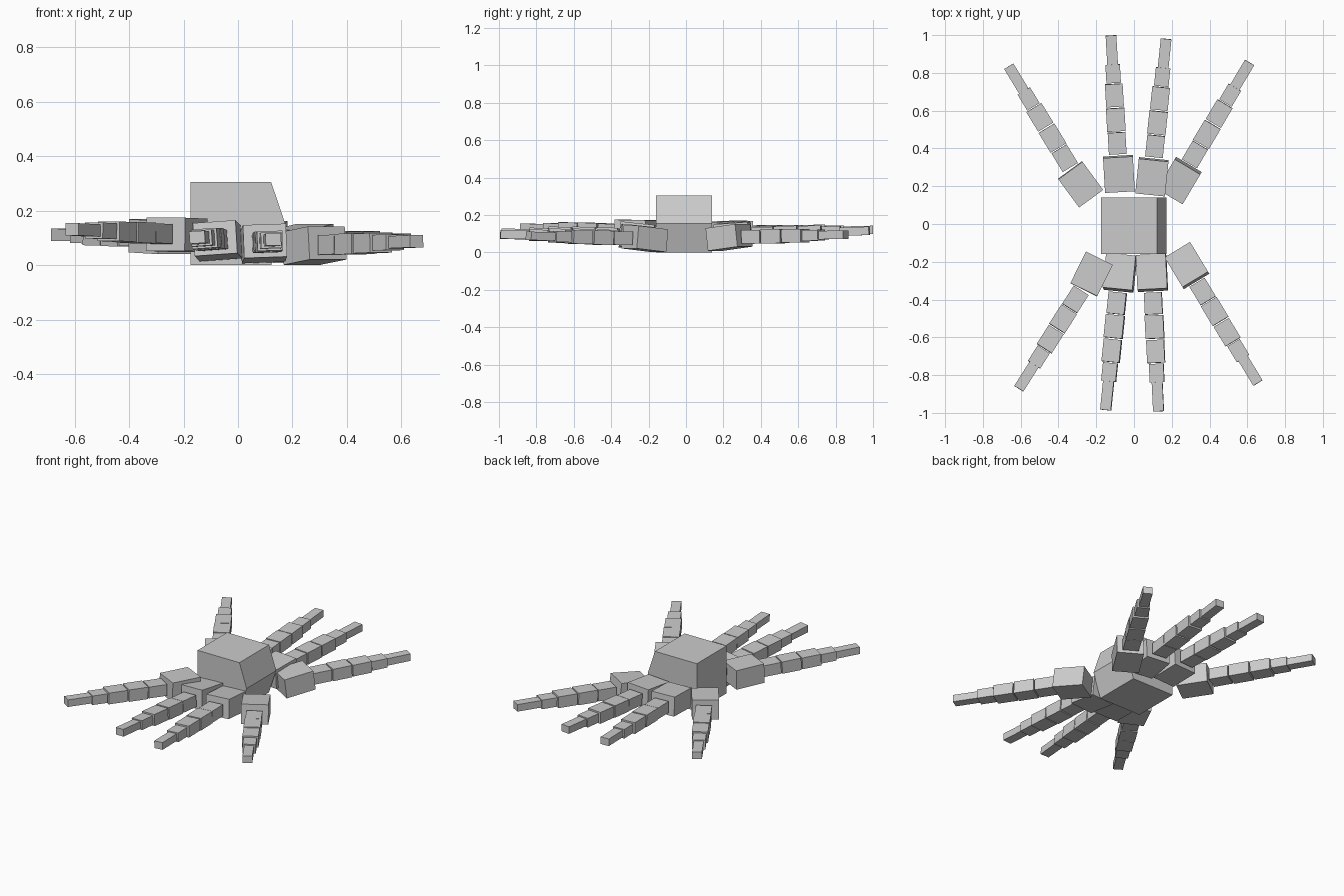
import bpy, bmesh, math
from mathutils import Vector, Matrix

if "Cube" in bpy.data.objects:
    bpy.data.objects.remove(bpy.data.objects["Cube"])

grey = bpy.data.materials.new("plain_grey")
grey.diffuse_color = (0.6, 0.6, 0.6, 1)
grey.use_nodes = True
grey.node_tree.nodes["Principled BSDF"].inputs["Base Color"].default_value = grey.diffuse_color


def finish(bm, name):
    bmesh.ops.recalc_face_normals(bm, faces=bm.faces)
    mesh = bpy.data.meshes.new(name)
    bm.to_mesh(mesh)
    bm.free()
    mesh.materials.append(grey)
    obj = bpy.data.objects.new(name, mesh)
    bpy.context.collection.objects.link(obj)
    return obj


def add_block(bm, centre, size, yaw, pitch, roll=0):
    """Box whose local x axis runs along the leg; pitch lifts its outer end."""
    rot = (Matrix.Rotation(yaw, 4, 'Z') @ Matrix.Rotation(-pitch, 4, 'Y')
           @ Matrix.Rotation(math.radians(roll), 4, 'X'))
    m = Matrix.Translation(centre) @ rot @ Matrix.Diagonal((*size, 1))
    bmesh.ops.create_cube(bm, size=1, matrix=m)


# Body: pentagon profile with a pointed right side, extruded front to back
profile = [(-0.175, 0), (0.122, 0), (0.173, 0.153), (0.122, 0.305), (-0.175, 0.305)]
bm = bmesh.new()
face = bm.faces.new([bm.verts.new((x, -0.16, z)) for x, z in profile])
ext = bmesh.ops.extrude_face_region(bm, geom=[face])
verts = [v for v in ext["geom"] if isinstance(v, bmesh.types.BMVert)]
bmesh.ops.translate(bm, verts=verts, vec=(0, 0.30, 0))
finish(bm, "body")

# Leg segments: start, end (fractions of hip-to-tip), width, height
segments = [
    (0.143, 0.300, 0.094, 0.072),
    (0.308, 0.475, 0.098, 0.076),
    (0.485, 0.650, 0.094, 0.072),
    (0.657, 0.790, 0.077, 0.058),
    (0.790, 1.000, 0.057, 0.045),
]

# Legs: name, hip centre, tip centre, hip yaw offset, hip pitch, roll (degrees)
legs = [
    ("back_left_outer", (-0.283, 0.210, 0.105), (-0.663, 0.835, 0.112), 5, 2, 0),
    ("back_left_inner", (-0.080, 0.265, 0.100), (-0.122, 0.998, 0.120), 0, 4, 0),
    ("back_right_inner", (0.095, 0.250, 0.095), (0.170, 0.980, 0.115), 0, 4, 0),
    ("back_right_outer", (0.240, 0.230, 0.080), (0.612, 0.855, 0.095), 0, 7, 0),
    ("front_left_outer", (-0.225, -0.265, 0.112), (-0.610, -0.872, 0.132), 6, 1, 0),
    ("front_left_inner", (-0.075, -0.258, 0.090), (-0.150, -0.985, 0.103), 0, 6, 4),
    ("front_right_inner", (0.095, -0.258, 0.080), (0.130, -0.992, 0.095), 0, 6, 2),
    ("front_right_outer", (0.280, -0.220, 0.072), (0.656, -0.842, 0.088), 0, 6, 0),
]

for name, hip, tip, turn, lift, roll in legs:
    hip, tip = Vector(hip), Vector(tip)
    run = tip - hip
    yaw = math.atan2(run.y, run.x)
    pitch = math.atan2(run.z, run.xy.length)

    # Chunky hip block beside the body
    bm = bmesh.new()
    add_block(bm, hip, (0.185, 0.158, 0.122), yaw + math.radians(turn),
              math.radians(lift), roll)
    finish(bm, name + "_hip")

    # Tapering chain of blocks out to the tip
    bm = bmesh.new()
    for a, b, width, height in segments:
        add_block(bm, hip + run * ((a + b) / 2),
                  (run.length * (b - a), width, height), yaw, pitch, roll)
    finish(bm, name + "_leg")
